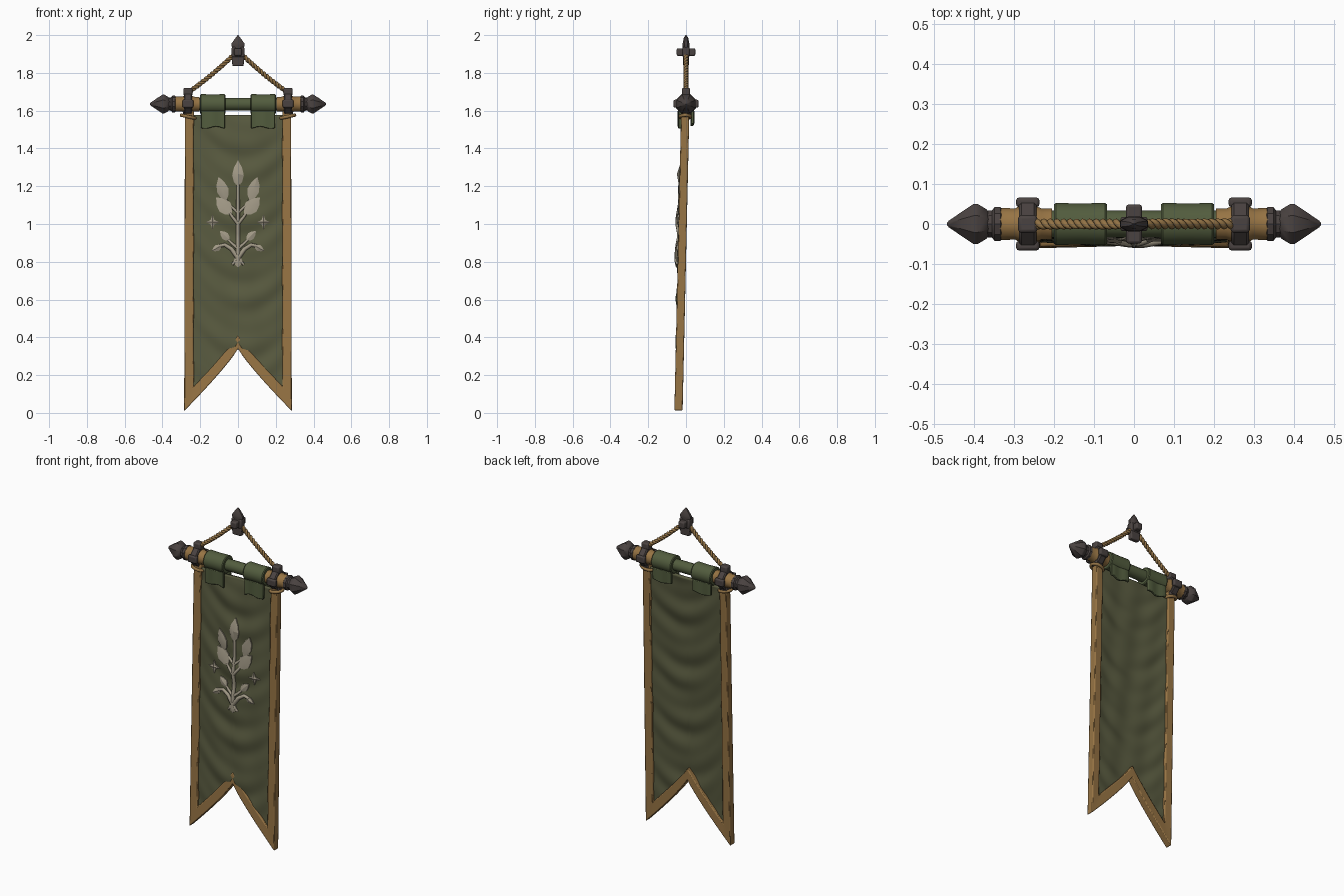
import bpy, math
from mathutils import Vector

if "Cube" in bpy.data.objects:
    bpy.data.objects.remove(bpy.data.objects["Cube"])

def material(name, rgb):
    m = bpy.data.materials.new(name)
    m.diffuse_color = (*rgb, 1)
    m.use_nodes = True
    m.node_tree.nodes["Principled BSDF"].inputs["Base Color"].default_value = m.diffuse_color
    return m

CLOTH = material("olive cloth", (0.098, 0.102, 0.050))
TAB = material("green tab cloth", (0.085, 0.108, 0.048))
GOLD = material("ochre trim", (0.31, 0.175, 0.058))
ROPE = material("rope", (0.29, 0.17, 0.06))
IRON = material("dark iron", (0.068, 0.055, 0.052))
EMBLEM = material("pale emblem", (0.36, 0.32, 0.24))

def mesh(name, verts, faces, mat, bevel=0, angle=35):
    me = bpy.data.meshes.new(name)
    me.from_pydata([tuple(v) for v in verts], [], faces)
    me.materials.append(mat)
    ob = bpy.data.objects.new(name, me)
    bpy.context.collection.objects.link(ob)
    bpy.context.view_layer.objects.active = ob
    bpy.ops.object.mode_set(mode='EDIT')
    bpy.ops.mesh.select_all(action='SELECT')
    bpy.ops.mesh.normals_make_consistent(inside=False)
    bpy.ops.object.mode_set(mode='OBJECT')
    me.shade_smooth()
    me.set_sharp_from_angle(angle=math.radians(angle))
    if bevel:
        b = ob.modifiers.new("bevel", 'BEVEL')
        b.width, b.segments = bevel, 2
    return ob

def loft(name, rings, mat, bevel=0, angle=35):
    """Skin a list of equal vertex rings and cap the ends."""
    n = len(rings[0])
    verts = [v for r in rings for v in r]
    faces = [(i*n+j, i*n+(j+1) % n, (i+1)*n+(j+1) % n, (i+1)*n+j)
             for i in range(len(rings)-1) for j in range(n)]
    faces += [tuple(range(n)), tuple(range(len(verts)-n, len(verts)))]
    return mesh(name, verts, faces, mat, bevel, angle)

def lathe(name, profile, seg, mat, z=1.635, sign=1, bevel=0):
    """Turn (x, radius) pairs around the rod axis."""
    rings = [[(sign*x, r*math.cos(2*math.pi*(k+.5)/seg), z + r*math.sin(2*math.pi*(k+.5)/seg))
              for k in range(seg)] for x, r in profile]
    return loft(name, rings, mat, bevel)

def box(name, c, s, mat, bevel=0.006, taper=1.0):
    """Box with centre c and size s; taper scales the bottom."""
    rings = [[(c[0]+a*s[0]/2*k, c[1]+b*s[1]/2*k, c[2]+d*s[2]/2)
              for a, b in ((-1, -1), (1, -1), (1, 1), (-1, 1))] for d, k in ((-1, taper), (1, 1))]
    return loft(name, rings, mat, bevel)

def tube(name, pts, r, mat, cyclic=False, radii=None):
    cu = bpy.data.curves.new(name, 'CURVE')
    cu.dimensions, cu.bevel_depth, cu.bevel_resolution = '3D', r, 2
    cu.use_fill_caps = True
    sp = cu.splines.new('POLY')
    sp.points.add(len(pts)-1)
    for i, p in enumerate(pts):
        sp.points[i].co = (*p, 1)
        sp.points[i].radius = radii[i] if radii else 1
    sp.use_cyclic_u, sp.use_smooth = cyclic, True
    cu.materials.append(mat)
    ob = bpy.data.objects.new(name, cu)
    bpy.context.collection.objects.link(ob)

# Hanging surface of the banner: slight lean, forward belly and swag folds
def lean(z):
    return -0.04 + 0.035*z/1.55

def surf(x, z):
    edge = max(0, 1-(x/0.25)**2)
    belly = 0.013*edge*math.sin(math.pi*min(1, max(0, z/1.56)))**0.6
    p = z - 2.6*x*x
    folds = 0.0045*math.sin(p*29) + 0.003*math.sin(p*47+x*9+1) + 0.002*math.sin(x*38+z*5)
    return lean(z) - belly + folds*(0.3+0.7*edge)

# Cloth panel
NX, NZ = 44, 120
verts = []
for j in range(NZ+1):
    for i in range(NX+1):
        x = -0.26 + 0.52*i/NX
        low = 0.375 - 0.30*(abs(x)/0.26)**0.88
        z = low + (1.577-low)*j/NZ
        verts.append((x, surf(x, z), z))
faces = [(j*(NX+1)+i, j*(NX+1)+i+1, (j+1)*(NX+1)+i+1, (j+1)*(NX+1)+i)
         for j in range(NZ) for i in range(NX)]
cloth = mesh("banner_cloth", verts, faces, CLOTH, angle=60)
sol = cloth.modifiers.new("thickness", 'SOLIDIFY')
sol.thickness, sol.offset = 0.015, 0

# Gold border running down both sides and along the swallowtail
half = []
for k in range(25):
    t = k/24
    half.append(((-0.281-0.004*t, 1.60-1.59*t), (-0.235, 1.60-1.46*t)))
for k in range(1, 13):
    a = 1-k/12
    half.append(((-0.285*a, 0.34-0.33*a**0.88), (-0.235*a, 0.41-0.27*a**0.9)))
rails = half + [((-o[0], o[1]), (-i[0], i[1])) for o, i in reversed(half[:-1])]
rings = []
for (ox, oz), (ix, iz) in rails:
    w = 0.0015*math.sin(oz*17)
    rings.append([(ox, lean(oz)-0.022, oz), (ix+w, lean(iz)-0.020, iz),
                  (ix+w, lean(iz)+0.020, iz), (ox, lean(oz)+0.022, oz)])
loft("banner_border", rings, GOLD, 0.005, 40)

# Rod core
lathe("rod_core", [(-0.22, 0.034), (0.22, 0.034)], 16, TAB)

for s in (-1, 1):
    # Gold rod ends, collars and pointed finials
    lathe("rod_end", [(0.205, 0.040), (0.23, 0.040), (0.24, 0.044), (0.29, 0.044), (0.297, 0.040),
                      (0.335, 0.042)], 12, GOLD, sign=s)
    lathe("finial_collar", [(0.327, 0.037), (0.333, 0.044), (0.348, 0.044), (0.354, 0.036),
                            (0.37, 0.034)], 10, IRON, sign=s)
    lathe("finial", [(0.362, 0.032), (0.368, 0.040), (0.390, 0.054), (0.400, 0.054),
                     (0.432, 0.031), (0.462, 0.009), (0.467, 0.002)], 8, IRON, sign=s)
    # Iron clamps with studs
    lathe("clamp", [(0.243, 0.052), (0.249, 0.058), (0.281, 0.058), (0.287, 0.052)], 8, IRON, sign=s)
    box("clamp_top", (s*0.265, 0, 1.70), (0.048, 0.044, 0.042), IRON, 0.008)
    box("clamp_bottom", (s*0.265, 0, 1.588), (0.050, 0.05, 0.03), IRON)
    for f in (-1, 1):
        box("clamp_stud", (s*0.265, f*0.054, 1.637), (0.058, 0.024, 0.042), IRON, 0.007)
    # Cord tied round the border top
    tube("border_cord", [(s*0.263+0.037*math.cos(a*math.pi/12), -0.004+0.028*math.sin(a*math.pi/12),
                          1.568+0.008*math.cos(a*math.pi/12)*s) for a in range(24)], 0.009, ROPE, True)
    # Cloth tab: roll around the rod and hanging flaps
    lathe("tab_roll", [(0.067, 0.040), (0.067, 0.049), (0.072, 0.053), (0.135, 0.0515), (0.195, 0.053),
                       (0.2, 0.049), (0.2, 0.040)], 24, TAB, sign=s)
    for f, bottom in ((-1, 1.51), (1, 1.525)):
        rings = []
        for k in range(9):
            u = k/8
            x = s*(0.070+0.126*u)
            y = f*0.034 + 0.003*math.sin(u*9)
            zb = bottom + 0.006*math.sin(u*7+f)
            rings.append([(x, y-0.007, zb), (x, y+0.007, zb),
                          (x, y*0.97+0.008, 1.60), (x, y*0.97-0.008, 1.60)])
        loft("tab_flap", rings, TAB, 0.003)
    # Twisted hanging rope, two strands per side
    a, b = Vector((s*0.258, 0, 1.70)), Vector((s*0.012, 0, 1.905))
    d = (b-a).normalized()
    n, m = Vector((0, 1, 0)), d.cross(Vector((0, 1, 0)))
    for ph in (0, math.pi):
        pts = []
        for k in range(81):
            q = k/80*math.pi*15 + ph
            sag = Vector((0, 0, -0.008*math.sin(math.pi*k/80)))
            pts.append(a.lerp(b, k/80)+sag+0.006*(n*math.cos(q)+m*math.sin(q)))
        tube("hanging_rope", pts, 0.0078, ROPE)

# Wall hook: spearhead, block and cross pin
def diamond_ring(z, rx, ry):
    return [(rx*math.cos(k*math.pi/4+math.pi/8), ry*math.sin(k*math.pi/4+math.pi/8), z) for k in range(8)]
loft("hook_spear", [diamond_ring(z, rx, ry) for z, rx, ry in
     ((1.925, .030, .018), (1.945, .038, .020), (1.957, .036, .019), (1.985, .014, .013), (2.0, .002, .002))], IRON)
box("hook_block", (0, 0, 1.91), (0.068, 0.036, 0.055), IRON, 0.007)
box("hook_foot", (0, 0, 1.862), (0.066, 0.032, 0.052), IRON, 0.006, 0.9)
box("hook_pin", (0, 0, 1.91), (0.040, 0.098, 0.040), IRON, 0.007)

# Emblem: ridged leaves, stars and stems laid on the cloth
def front(x, z, lift):
    return (x, surf(x, z)-0.0065-lift, z)

def plate(name, cx, cz, outline, ridge):
    """Raised plate with sloping facets from the outline to its middle."""
    n = len(outline)
    v = [front(cx+x, cz+z, h) for h in (-0.004, 0.007) for x, z in outline]
    v.append(front(cx, cz, ridge))
    f = [tuple(range(n))]
    for k in range(n):
        j = (k+1) % n
        f += [(k, j, n+j, n+k), (n+k, n+j, 2*n)]
    mesh(name, v, f, EMBLEM, 0, 20)

def leaf(cx, cz, length, width, tilt):
    t = math.radians(tilt)
    base = [(0, -.5), (.36, -.28), (.5, -.05), (.34, .24), (0, .5), (-.34, .24), (-.5, -.05), (-.36, -.28)]
    plate("emblem_leaf", cx, cz, [(x*width*math.cos(t)+z*length*math.sin(t),
          z*length*math.cos(t)-x*width*math.sin(t)) for x, z in base], 0.015)

def stem(points, r):
    pts = []
    for (x0, z0), (x1, z1) in zip(points, points[1:]):
        pts += [front(x0+(x1-x0)*k/5, z0+(z1-z0)*k/5, 0.003) for k in range(5)]
    pts.append(front(*points[-1], 0.003))
    tube("emblem_stem", pts, r, EMBLEM, radii=[1.15-0.4*k/len(pts) for k in range(len(pts))])

stem([(0, 0.80), (0, 0.95), (0, 1.21)], 0.011)
leaf(0, 1.265, 0.145, 0.062, 0)
leaf(0, 0.80, 0.06, 0.05, 180)
for s in (-1, 1):
    leaf(s*0.083, 1.185, 0.135, 0.064, s*17)
    leaf(s*0.074, 1.095, 0.125, 0.076, s*42)
    leaf(s*0.070, 0.938, 0.072, 0.042, s*45)
    leaf(s*0.112, 0.872, 0.060, 0.034, s*118)
    stem([(0, 1.06), (s*0.045, 1.10), (s*0.07, 1.14)], 0.007)
    stem([(0, 1.0), (s*0.035, 1.045), (s*0.05, 1.07)], 0.008)
    stem([(0, 0.87), (s*0.03, 0.895), (s*0.055, 0.92)], 0.008)
    stem([(0, 0.82), (s*0.035, 0.868), (s*0.07, 0.89), (s*0.105, 0.882)], 0.011)
    stem([(0, 0.82), (s*0.022, 0.795), (s*0.03, 0.785)], 0.008)
    plate("emblem_star", s*0.135, 1.01,
          [((0.037 if k % 2 == 0 else 0.015)*math.cos(k*math.pi/4),
            (0.040 if k % 2 == 0 else 0.015)*math.sin(k*math.pi/4)) for k in range(8)], 0.014)
